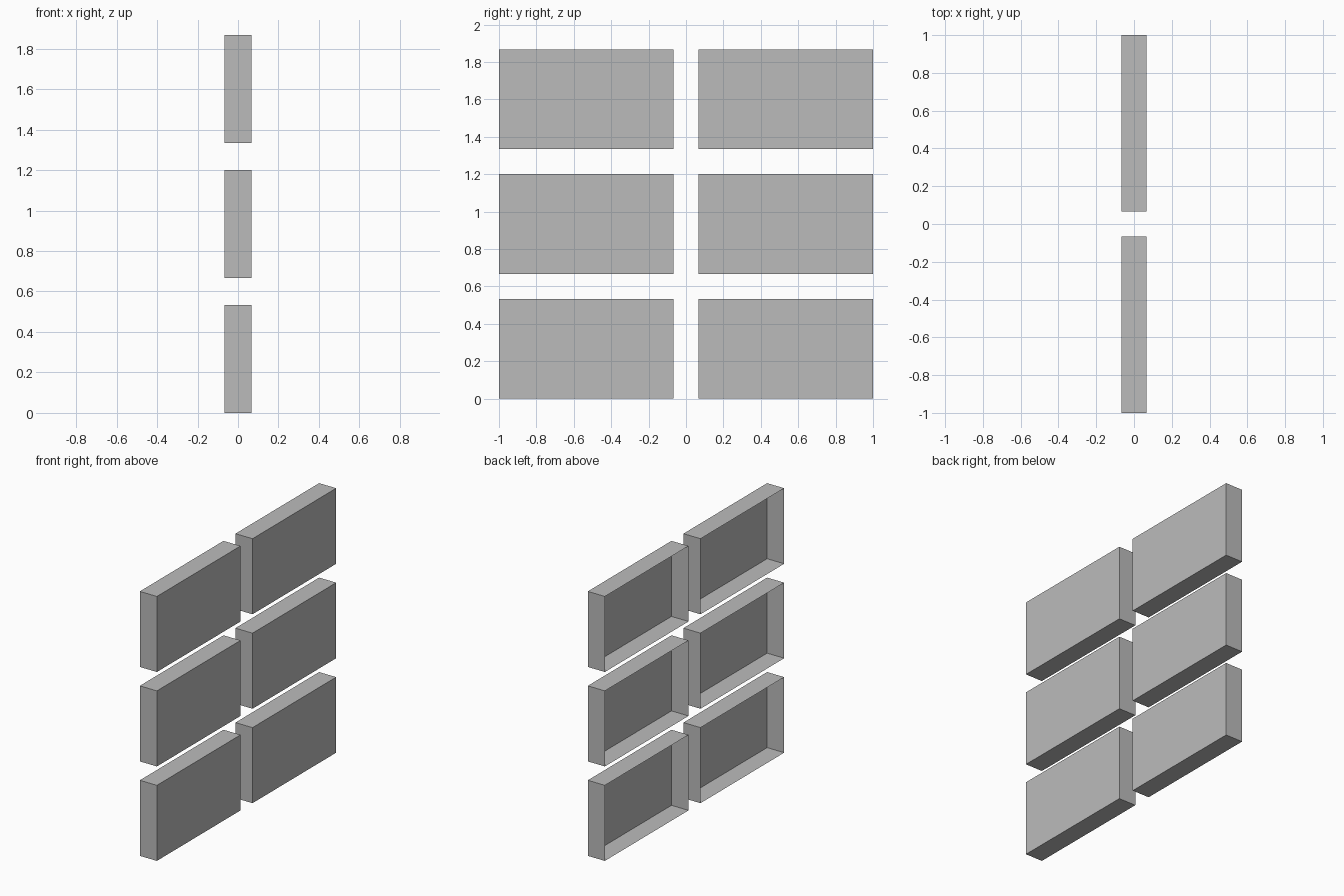
import bpy
import bmesh
from mathutils import Matrix, Vector

default = bpy.data.objects.get("Cube")
if default:
    bpy.data.objects.remove(default, do_unlink=True)

UNIT = 2 / 15                      # panel thickness and gap
DEPTH, WIDTH, HEIGHT = UNIT, 7 * UNIT, 4 * UNIT

grey = bpy.data.materials.new("plain grey")
grey.use_nodes = True
colour = (0.5, 0.5, 0.5, 1)
grey.diffuse_color = colour
grey.node_tree.nodes["Principled BSDF"].inputs["Base Color"].default_value = colour

# Shallow tray: a box left open on its -x side
tray = bpy.data.meshes.new("panel")
bm = bmesh.new()
bmesh.ops.create_cube(bm, size=1, matrix=Matrix.Diagonal((DEPTH, WIDTH, HEIGHT, 1)))
bm.normal_update()
open_side = [f for f in bm.faces if f.normal.x < -0.5]
bmesh.ops.delete(bm, geom=open_side, context="FACES")
bm.to_mesh(tray)
bm.free()
tray.materials.append(grey)

# Two columns of three panels, one gap apart
for row, level in enumerate(("bottom", "middle", "top")):
    for side, end in ((-1, "front"), (1, "back")):
        panel = bpy.data.objects.new(f"{level}_{end}_panel", tray)
        panel.location = Vector((0, side * (WIDTH + UNIT) / 2,
                                 HEIGHT / 2 + row * (HEIGHT + UNIT)))
        bpy.context.collection.objects.link(panel)
